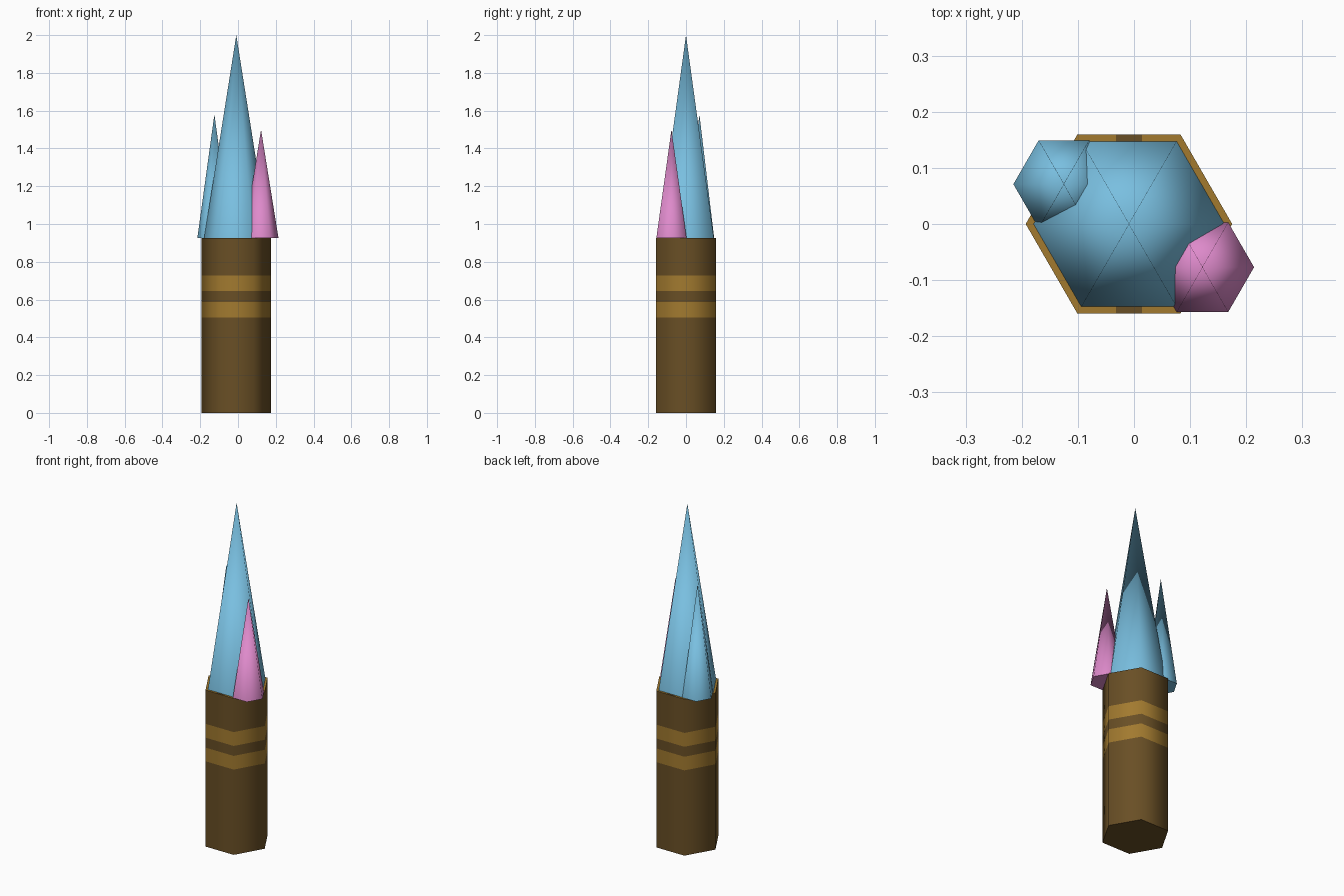
import bpy, bmesh, math

if "Cube" in bpy.data.objects:
    bpy.data.objects.remove(bpy.data.objects["Cube"])


def material(name, rgb):
    lin = [((c / 255 + 0.055) / 1.055) ** 2.4 for c in rgb]
    m = bpy.data.materials.new(name)
    m.diffuse_color = (*lin, 1)
    m.use_nodes = True
    m.node_tree.nodes["Principled BSDF"].inputs["Base Color"].default_value = m.diffuse_color
    return m


BROWN = material("dark brown", (105, 79, 37))
GOLD = material("gold brown", (162, 122, 47))
BLUE = material("sky blue", (121, 191, 224))
PINK = material("pink", (222, 138, 203))

CX = -0.009      # centre of handle and main spike
TOP = 0.927      # top of handle


def hexagon(bm, r, z, x=0.0, y=0.0):
    return [bm.verts.new((x + r * math.cos(i * math.pi / 3),
                          y + r * math.sin(i * math.pi / 3), z)) for i in range(6)]


def finish(name, bm, mats):
    bmesh.ops.recalc_face_normals(bm, faces=bm.faces)
    me = bpy.data.meshes.new(name)
    bm.to_mesh(me)
    bm.free()
    for m in mats:
        me.materials.append(m)
    ob = bpy.data.objects.new(name, me)
    bpy.context.collection.objects.link(ob)
    # sides blend softly, rims stay sharp
    bpy.ops.object.select_all(action='DESELECT')
    ob.select_set(True)
    bpy.context.view_layer.objects.active = ob
    bpy.ops.object.shade_smooth_by_angle(angle=math.radians(75))
    return ob


# Handle: hexagonal shaft with two gold bands
bm = bmesh.new()
levels = [0, 0.505, 0.586, 0.645, 0.727, TOP]
rings = [hexagon(bm, 0.184, z, CX) for z in levels]
bm.faces.new(rings[0])
for k, (a, b) in enumerate(zip(rings, rings[1:])):
    for i in range(6):
        j = (i + 1) % 6
        f = bm.faces.new((a[i], a[j], b[j], b[i]))
        f.material_index = 1 if k in (1, 3) else 0
finish("handle", bm, [BROWN, GOLD])

# Handle top: gold face with a brown strip across the middle
bm = bmesh.new()
bm.faces.new(hexagon(bm, 0.184, TOP, CX))
for x in (-0.032, 0.014):
    bmesh.ops.bisect_plane(bm, geom=bm.verts[:] + bm.edges[:] + bm.faces[:],
                           plane_co=(x, 0, 0), plane_no=(1, 0, 0))
for f in bm.faces:
    f.material_index = 1 if abs(f.calc_center_median().x - CX) < 0.02 else 0
    if f.normal.z < 0:
        f.normal_flip()
finish("handle_top", bm, [GOLD, BROWN])


# Crystal spikes: closed six-sided cones
def spike(name, x, y, r, tip, mat):
    bm = bmesh.new()
    base = hexagon(bm, r, TOP, x, y)
    apex = bm.verts.new((x, y, tip))
    bm.faces.new(base[::-1])
    for i in range(6):
        bm.faces.new((base[i], base[(i + 1) % 6], apex))
    finish(name, bm, [mat])


spike("main_crystal", CX, 0, 0.17, 2.0, BLUE)
spike("small_blue_crystal", -0.125, 0.071, 0.09, 1.58, BLUE)
spike("small_pink_crystal", 0.122, -0.077, 0.092, 1.5, PINK)
